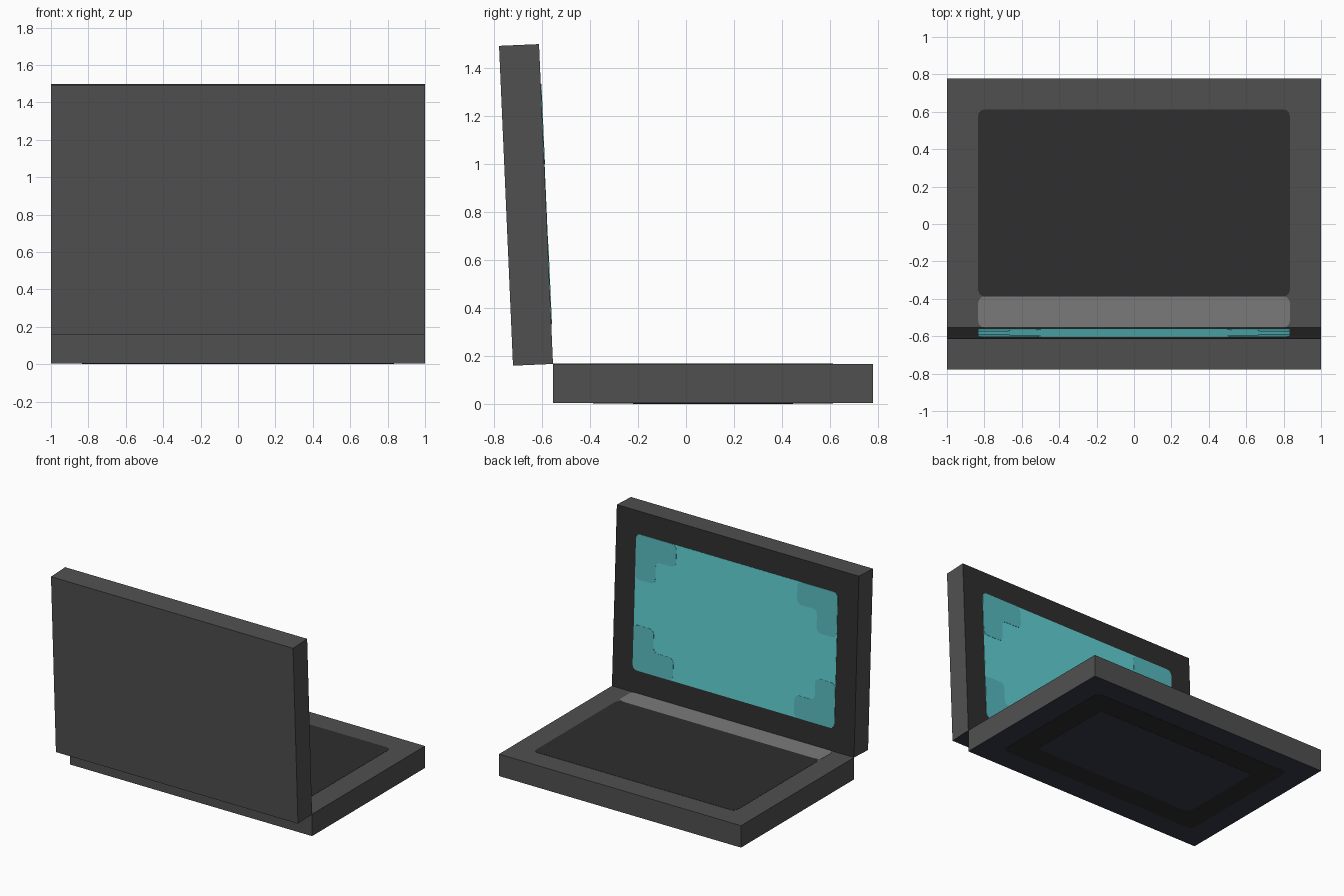
import bpy, bmesh
from math import pi, radians
from mathutils import Matrix, Vector

if "Cube" in bpy.data.objects:
    bpy.data.objects.remove(bpy.data.objects["Cube"])

U = 1 / 6            # module: the body is 12 x 8 x 1 modules
SKIN = 0.0015        # thickness of one painted layer
BACK, HINGE = 0.779, -0.554


def material(name, *rgb):
    linear = [((c / 255 + 0.055) / 1.055) ** 2.4 for c in rgb]
    mat = bpy.data.materials.new(name)
    mat.use_nodes = True
    mat.diffuse_color = (*linear, 1)
    mat.node_tree.nodes["Principled BSDF"].inputs["Base Color"].default_value = (*linear, 1)
    return mat


grey = material("casing grey", 80, 80, 80)
black = material("soft black", 46, 46, 46)
light = material("light grey", 122, 122, 122)
navy = material("underside navy", 53, 58, 71)
teal = material("screen teal", 97, 208, 212)
deep_teal = material("deep teal", 87, 186, 190)


def add_object(name, bm, mats, matrix):
    mesh = bpy.data.meshes.new(name)
    bm.to_mesh(mesh)
    bm.free()
    for mat in mats:
        mesh.materials.append(mat)
    obj = bpy.data.objects.new(name, mesh)
    obj.matrix_world = matrix
    bpy.context.collection.objects.link(obj)
    return obj


def slab(name, low, high, mats, rule, matrix=Matrix()):
    """Box between two corners; rule picks a material from the face normal."""
    low, high = Vector(low), Vector(high)
    bm = bmesh.new()
    bmesh.ops.create_cube(bm, size=1)
    for v in bm.verts:
        v.co = [l + (c + 0.5) * (h - l) for l, c, h in zip(low, v.co, high)]
    bm.normal_update()
    for face in bm.faces:
        face.material_index = rule(face.normal)
    return add_object(name, bm, mats, matrix)


def plate(name, outline, mat, matrix, layer=1, radius=0.035):
    """Thin plate with softened corners, outline in modules, facing local +z."""
    bm = bmesh.new()
    bm.faces.new([bm.verts.new((x * U, y * U, 0)) for x, y in outline])
    bmesh.ops.bevel(bm, geom=bm.verts[:], offset=radius, segments=3,
                    profile=0.5, affect='VERTICES')
    bm.normal_update()
    obj = add_object(name, bm, [mat], matrix)
    solid = obj.modifiers.new("thickness", 'SOLIDIFY')
    solid.thickness = SKIN * layer
    solid.offset = 1
    return obj


def rect(w, h):
    return [(-w / 2, -h / 2), (w / 2, -h / 2), (w / 2, h / 2), (-w / 2, h / 2)]


# Base with keyboard area and hinge strip
base_mid = (BACK + HINGE) / 2
slab("base", (-6 * U, HINGE, 2 * SKIN), (6 * U, BACK, U), [grey, navy],
     lambda n: int(n.z < -0.5))
plate("keyboard_area", rect(10, 6), black, Matrix.Translation((0, base_mid, U)))
plate("hinge_strip", rect(10, 1), light, Matrix.Translation((0, HINGE + U / 2, U)))

# Underside ring: dark panel with a navy panel over it
under = Matrix.Translation((0, base_mid, 2 * SKIN)) @ Matrix.Rotation(pi, 4, 'X')
plate("underside_ring", rect(10, 6), black, under)
plate("underside_panel", rect(8, 4), navy, under, layer=2)

# Lid leaning back on the hinge edge
tilt = Matrix.Translation((0, HINGE, U)) @ Matrix.Rotation(radians(2.5), 4, 'X')
slab("lid", (-6 * U, -U, 0), (6 * U, 0, 8 * U), [grey, black, navy],
     lambda n: 1 if n.y > 0.5 else 2 if n.z < -0.5 else 0, tilt)

# Screen and its four stepped corner patches
face = (tilt @ Matrix.Translation((0, 0, 4 * U))
        @ Matrix.Rotation(pi, 4, 'Z') @ Matrix.Rotation(pi / 2, 4, 'X'))
plate("screen", rect(10, 6), teal, face)
steps = [(5, 3), (3, 3), (3, 2), (4, 2), (4, 1), (5, 1)]
for side, sx in (("right", 1), ("left", -1)):
    for end, sy in (("top", 1), ("bottom", -1)):
        outline = [(x * sx, y * sy) for x, y in steps]
        if sx * sy < 0:
            outline.reverse()
        plate(f"screen_patch_{end}_{side}", outline, deep_teal, face, layer=2)
